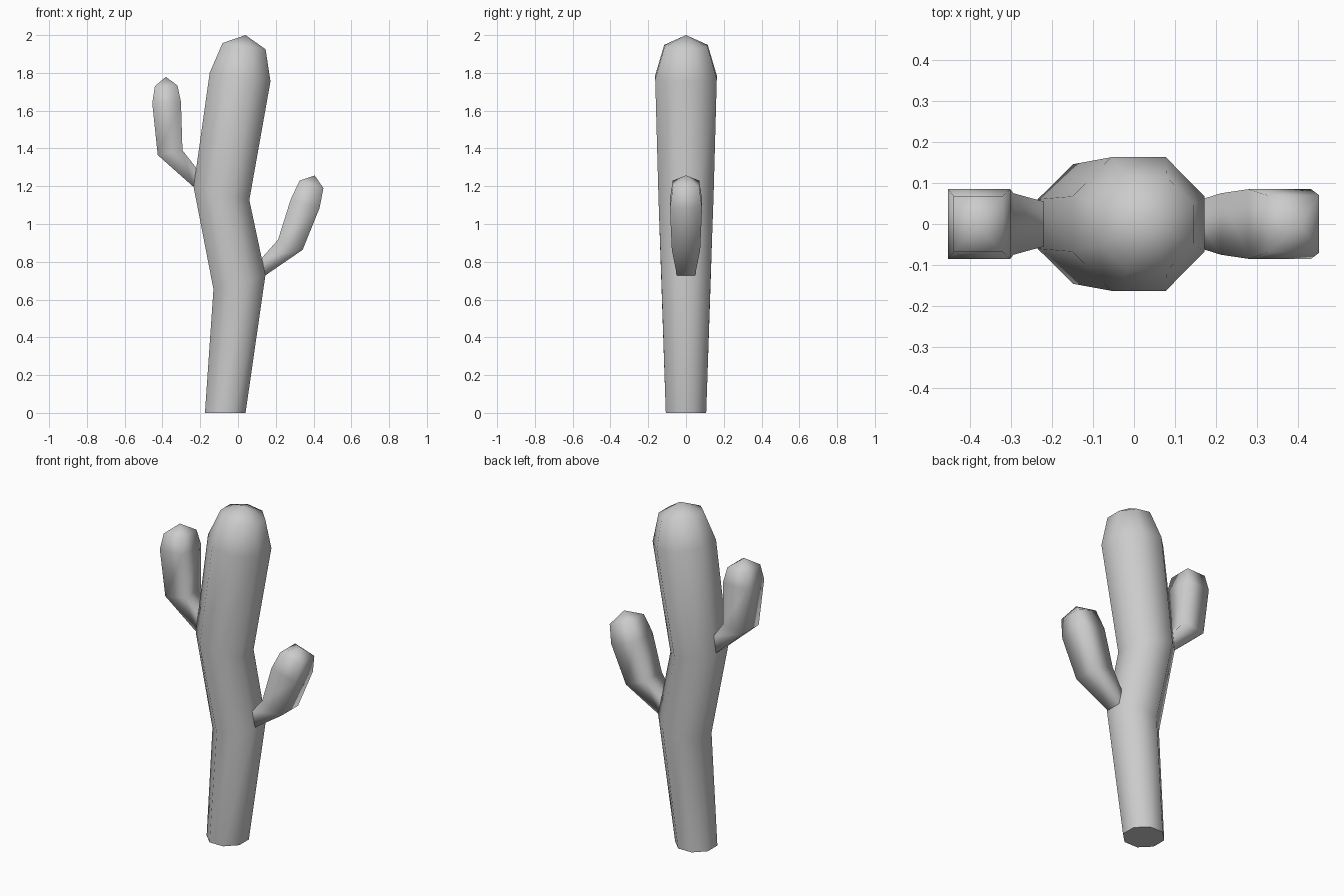
import bpy, bmesh
from mathutils import Vector

if "Cube" in bpy.data.objects:
    bpy.data.objects.remove(bpy.data.objects["Cube"])

K = 0.414  # regular octagon corner ratio
OCT = [(1, -K), (1, K), (K, 1), (-K, 1), (-1, K), (-1, -K), (-K, -1), (K, -1)]
SQUARE = [(1, -1), (1, 1), (-1, 1), (-1, -1)]


def limb(name, section, rings, tip, cap=False):
    """Loft tilted rings (left xz, right xz, half depth in y) up to a pointed tip."""
    bm = bmesh.new()
    loops = []
    for lx, lz, rx, rz, w in rings:
        left, right = Vector((lx, 0, lz)), Vector((rx, 0, rz))
        mid, half = (left + right) / 2, (right - left) / 2
        loops.append([bm.verts.new(mid + half * a + Vector((0, w * b, 0))) for a, b in section])
    n = len(section)
    for low, high in zip(loops, loops[1:]):
        for i in range(n):
            j = (i + 1) % n
            bm.faces.new((low[i], low[j], high[j], high[i]))
    top = bm.verts.new((tip[0], 0, tip[1]))
    for i in range(n):
        bm.faces.new((loops[-1][i], loops[-1][(i + 1) % n], top))
    for f in bm.faces:
        f.smooth = True
    if cap:
        base = bm.faces.new(loops[0][::-1])
        for e in base.edges:
            e.smooth = False
    bmesh.ops.recalc_face_normals(bm, faces=bm.faces)
    mesh = bpy.data.meshes.new(name)
    bm.to_mesh(mesh)
    bm.free()
    obj = bpy.data.objects.new(name, mesh)
    bpy.context.collection.objects.link(obj)
    return obj


# Bent main stem
limb("trunk", OCT, [
    (-0.175, 0, 0.04, 0, 0.107),
    (-0.13, 0.655, 0.145, 0.728, 0.13),
    (-0.235, 1.196, 0.06, 1.127, 0.146),
    (-0.15, 1.80, 0.172, 1.755, 0.163),
    (-0.082, 1.958, 0.146, 1.925, 0.115),
], (0.04, 2.0), cap=True)

# Upper left arm, growing from the trunk's flat side
limb("left_arm", SQUARE, [
    (-0.235, 1.196, -0.221, 1.297, 0.055),
    (-0.425, 1.365, -0.294, 1.39, 0.075),
    (-0.454, 1.64, -0.302, 1.645, 0.085),
    (-0.44, 1.73, -0.32, 1.733, 0.068),
], (-0.382, 1.779))

# Lower right arm
limb("right_arm", SQUARE, [
    (0.126, 0.82, 0.145, 0.728, 0.048),
    (0.212, 0.917, 0.342, 0.863, 0.075),
    (0.279, 1.13, 0.432, 1.085, 0.085),
    (0.326, 1.23, 0.452, 1.19, 0.07),
], (0.406, 1.257))
